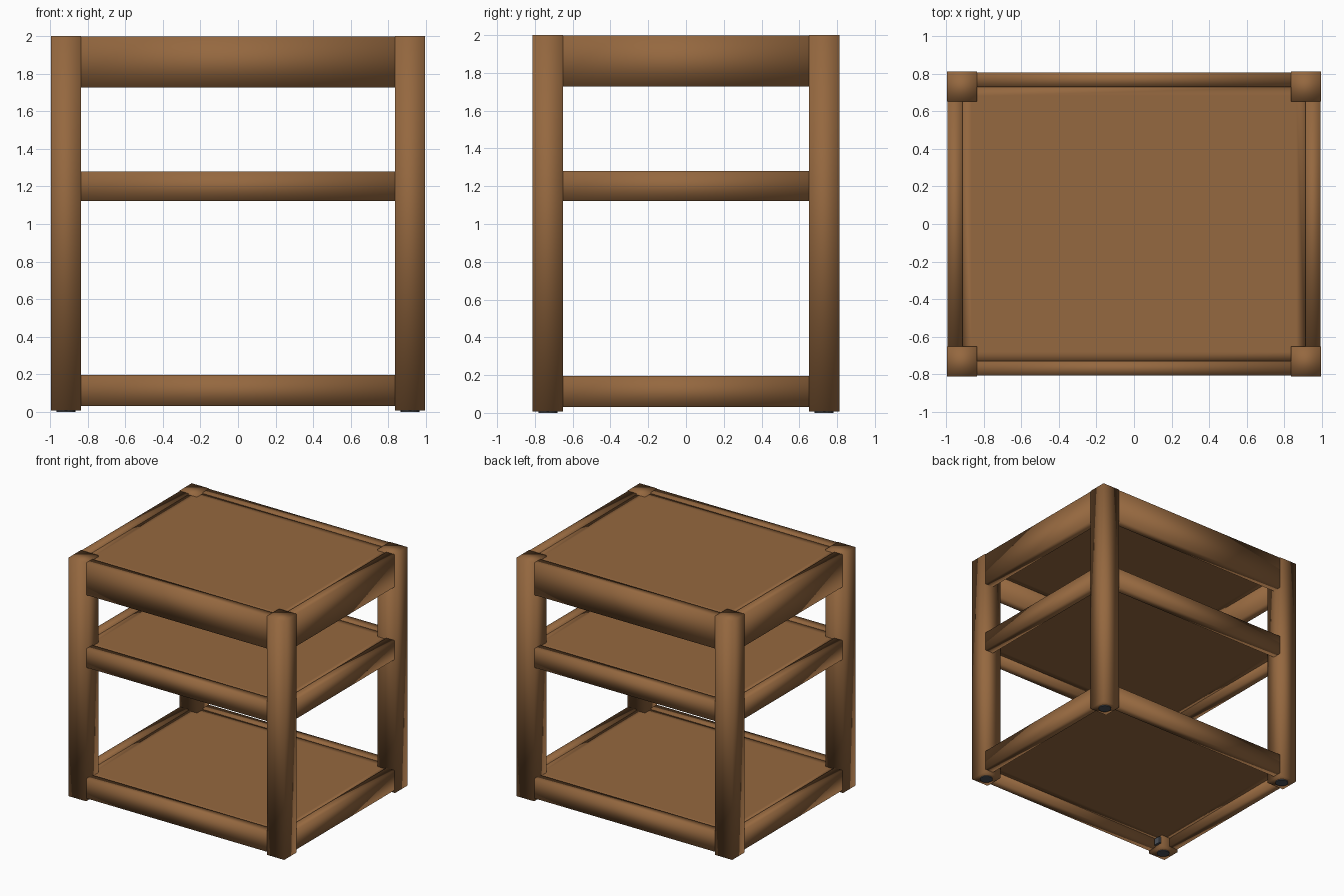
import bpy, bmesh
from mathutils import Matrix

if "Cube" in bpy.data.objects:
    bpy.data.objects.remove(bpy.data.objects["Cube"])


def material(name, color):
    m = bpy.data.materials.new(name)
    m.diffuse_color = (*color, 1)
    m.use_nodes = True
    m.node_tree.nodes["Principled BSDF"].inputs["Base Color"].default_value = m.diffuse_color
    return m


wood = material("brown wood", (0.30, 0.138, 0.050))
metal = material("dark grey metal", (0.07, 0.08, 0.095))


def finish(name, bm, mat, smooth=True):
    me = bpy.data.meshes.new(name)
    for f in bm.faces:
        f.smooth = smooth
    bm.to_mesh(me)
    bm.free()
    me.materials.append(mat)
    ob = bpy.data.objects.new(name, me)
    bpy.context.collection.objects.link(ob)
    return ob


def box(name, x, y, z, mat=wood, border=0, smooth=True):
    bm = bmesh.new()
    lo, hi = zip(x, y, z)
    mid = [(a + b) / 2 for a, b in zip(lo, hi)]
    size = [b - a for a, b in zip(lo, hi)]
    bmesh.ops.create_cube(bm, size=1, matrix=Matrix.Translation(mid) @ Matrix.Diagonal((*size, 1)))
    if border:
        flat = [f for f in bm.faces if abs(f.normal.z) > 0.9]
        bmesh.ops.inset_individual(bm, faces=flat, thickness=border)
    return finish(name, bm, mat, smooth)


X, Y, POST = 0.996, 0.812, 0.161   # outer half sizes and post width
RAIL, GAP = 0.078, 0.004           # rail thickness and setback


def span(sign, a, b):
    return sorted((sign * a, sign * b))


# Corner posts with small round feet
for sx, side in ((-1, "left"), (1, "right")):
    for sy, end in ((-1, "front"), (1, "back")):
        label = f"{end}_{side}"
        box(label + "_post", span(sx, X - POST, X), span(sy, Y - POST, Y), (0.007, 2.0))
        bm = bmesh.new()
        place = Matrix.Translation((sx * (X - POST / 2), sy * (Y - POST / 2), 0.006))
        bmesh.ops.create_cone(bm, cap_ends=True, segments=16, radius1=0.05, radius2=0.05,
                              depth=0.012, matrix=place)
        finish(label + "_foot", bm, metal, False)

# Small metal fitting on the inside of one post, under the bottom board
box("post_fitting", (-0.84, -0.815), (-0.72, -0.66), (0.035, 0.09), metal, smooth=False)

# Three levels: rails on four sides and a slightly recessed board
levels = (("top", 1.728, 1.998), ("middle", 1.122, 1.28), ("bottom", 0.03, 0.195))
for name, z0, z1 in levels:
    ex, ey = X - POST, Y - POST
    for s, end in ((-1, "front"), (1, "back")):
        box(f"{name}_{end}_rail", (-ex, ex), span(s, Y - GAP - RAIL, Y - GAP), (z0, z1))
    for s, side in ((-1, "left"), (1, "right")):
        box(f"{name}_{side}_rail", span(s, X - GAP - RAIL, X - GAP), (-ey, ey), (z0, z1))
    px, py = X - GAP - RAIL, Y - GAP - RAIL
    box(f"{name}_board", (-px, px), (-py, py), (z1 - 0.09, z1 - 0.01), border=0.07)
